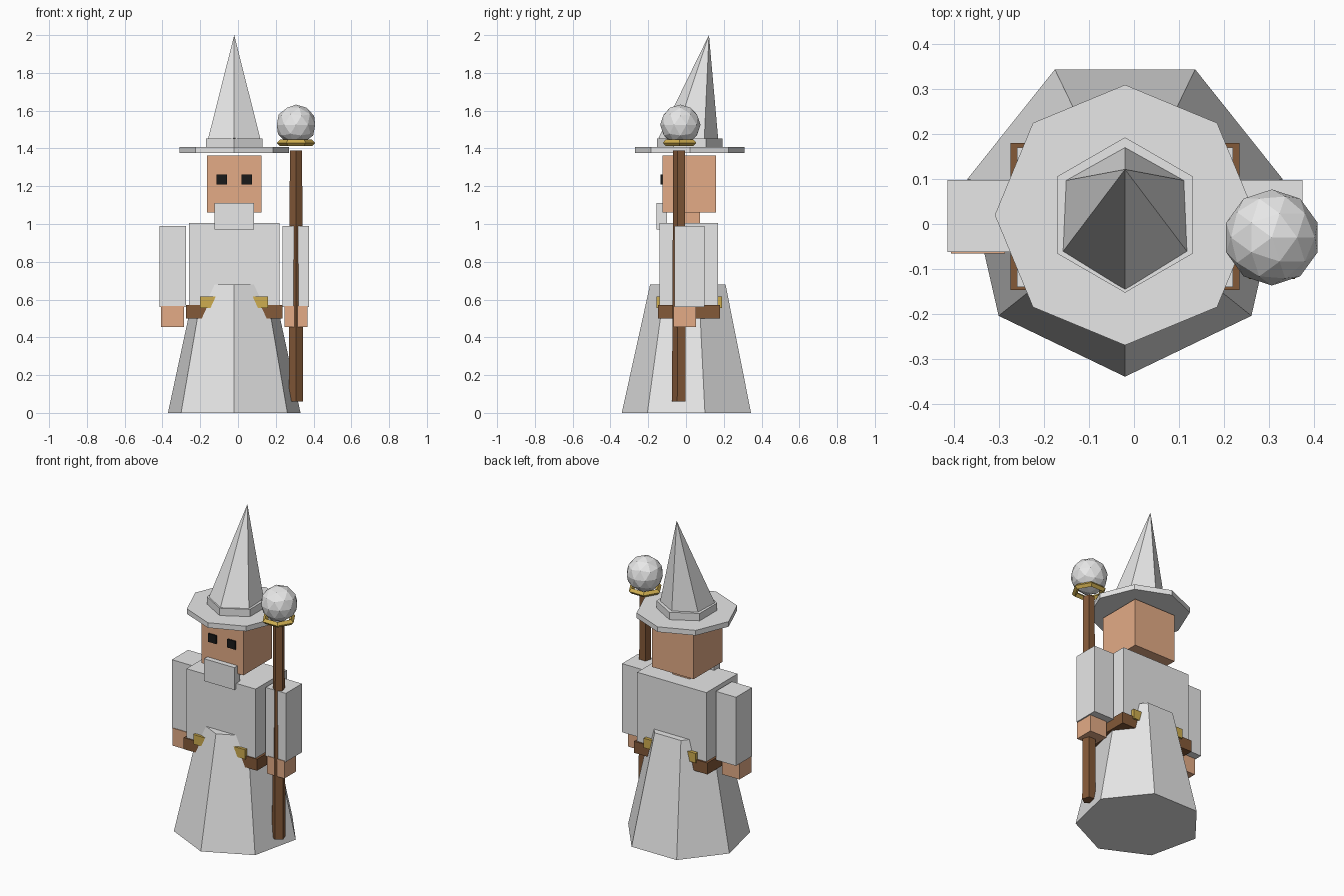
import bpy, math
from mathutils import Vector, Matrix

cube = bpy.data.objects.get("Cube")
if cube:
    bpy.data.objects.remove(cube, do_unlink=True)


def material(name, rgb):
    m = bpy.data.materials.new(name)
    m.use_nodes = True
    m.diffuse_color = (*rgb, 1)
    m.node_tree.nodes["Principled BSDF"].inputs["Base Color"].default_value = (*rgb, 1)
    return m


CLOTH = material("pale grey", (0.8, 0.8, 0.8))
SKIN = material("skin", (0.77, 0.41, 0.24))
WOOD = material("brown", (0.23, 0.10, 0.04))
GOLD = material("gold", (0.62, 0.42, 0.08))
BLACK = material("black", (0.01, 0.01, 0.01))

MID_X, MID_Y = -0.02, 0.02   # body axis


def make(name, verts, faces, mat):
    me = bpy.data.meshes.new(name)
    me.from_pydata(verts, [], faces)
    me.materials.append(mat)
    ob = bpy.data.objects.new(name, me)
    bpy.context.collection.objects.link(ob)
    return ob


def box(name, x, y, z, mat):
    """Box from (min, max) pairs."""
    verts = [(a, b, c) for a in x for b in y for c in z]
    faces = [(0, 1, 3, 2), (4, 6, 7, 5), (0, 4, 5, 1),
             (2, 3, 7, 6), (0, 2, 6, 4), (1, 5, 7, 3)]
    return make(name, verts, faces, mat)


def tapered(name, sides, r0, r1, base, height, mat, lean=0.0):
    """Prism, frustum or cone with one corner facing front, leaning back."""
    rot = Matrix.Rotation(-lean, 3, 'X')

    def ring(r, h):
        pts = []
        for i in range(sides):
            a = 2 * math.pi * i / sides
            pts.append(rot @ Vector((r * math.sin(a), -r * math.cos(a), h)) + Vector(base))
        return pts

    n = sides
    verts = ring(r0, 0)
    faces = [tuple(reversed(range(n)))]
    if r1 == 0:
        verts.append(rot @ Vector((0, 0, height)) + Vector(base))
        faces += [(i, (i + 1) % n, n) for i in range(n)]
    else:
        verts += ring(r1, height)
        faces += [(i, (i + 1) % n, n + (i + 1) % n, n + i) for i in range(n)]
        faces.append(tuple(range(n, 2 * n)))
    return make(name, verts, faces, mat)


def mirrored(x, side):
    """Offsets from the body axis to a left or right x range."""
    return sorted(MID_X + side * v for v in x)


# Robe, torso and belt
tapered("skirt", 7, 0.36, 0.21, (MID_X, MID_Y, 0), 0.68, CLOTH)
box("torso", (-0.26, 0.22), (-0.14, 0.17), (0.565, 1.005), CLOTH)
box("belt", (-0.275, 0.235), (-0.147, 0.18), (0.50, 0.572), WOOD)
box("belt_buckle", (-0.20, 0.16), (-0.157, 0.19), (0.555, 0.615), GOLD)

# Arms, hands and eyes
for label, side in (("left", 1), ("right", -1)):
    box(label + "_arm", mirrored((0.255, 0.395), side), (-0.062, 0.098), (0.56, 0.99), CLOTH)
    box(label + "_hand", mirrored((0.267, 0.387), side), (-0.066, 0.052), (0.455, 0.565), SKIN)
    box(label + "_eye", mirrored((0.039, 0.094), side), (-0.134, -0.125), (1.21, 1.262), BLACK)

# Head and beard
box("neck", (-0.08, 0.04), (-0.045, 0.075), (0.99, 1.07), SKIN)
box("head", (-0.165, 0.125), (-0.125, 0.16), (1.06, 1.362), SKIN)
box("beard", (-0.125, 0.085), (-0.157, -0.1), (0.97, 1.11), CLOTH)

# Pointed hat
tapered("hat_brim", 8, 0.29, 0.29, (MID_X, MID_Y, 1.375), 0.032, CLOTH)
tapered("hat_band", 6, 0.173, 0.173, (MID_X, MID_Y, 1.405), 0.048, CLOTH)
tapered("hat_cone", 6, 0.163, 0, (MID_X, 0.015, 1.425), 0.585, CLOTH, math.radians(10.5))

# Staff with ring and orb
STAFF_X, STAFF_Y = 0.307, -0.034
tapered("staff", 5, 0.04, 0.034, (STAFF_X, STAFF_Y, 0.06), 1.33, WOOD)

bpy.ops.mesh.primitive_torus_add(major_segments=6, minor_segments=4, major_radius=0.085,
                                 minor_radius=0.017, location=(STAFF_X, STAFF_Y, 1.43))
ring = bpy.context.object
ring.name = "staff_ring"
ring.data.materials.append(GOLD)

bpy.ops.mesh.primitive_ico_sphere_add(subdivisions=2, radius=0.107,
                                      location=(STAFF_X, -0.03, 1.525))
orb = bpy.context.object
orb.name = "staff_orb"
orb.data.materials.append(CLOTH)

for ob in (ring, orb):
    for p in ob.data.polygons:
        p.use_smooth = False
